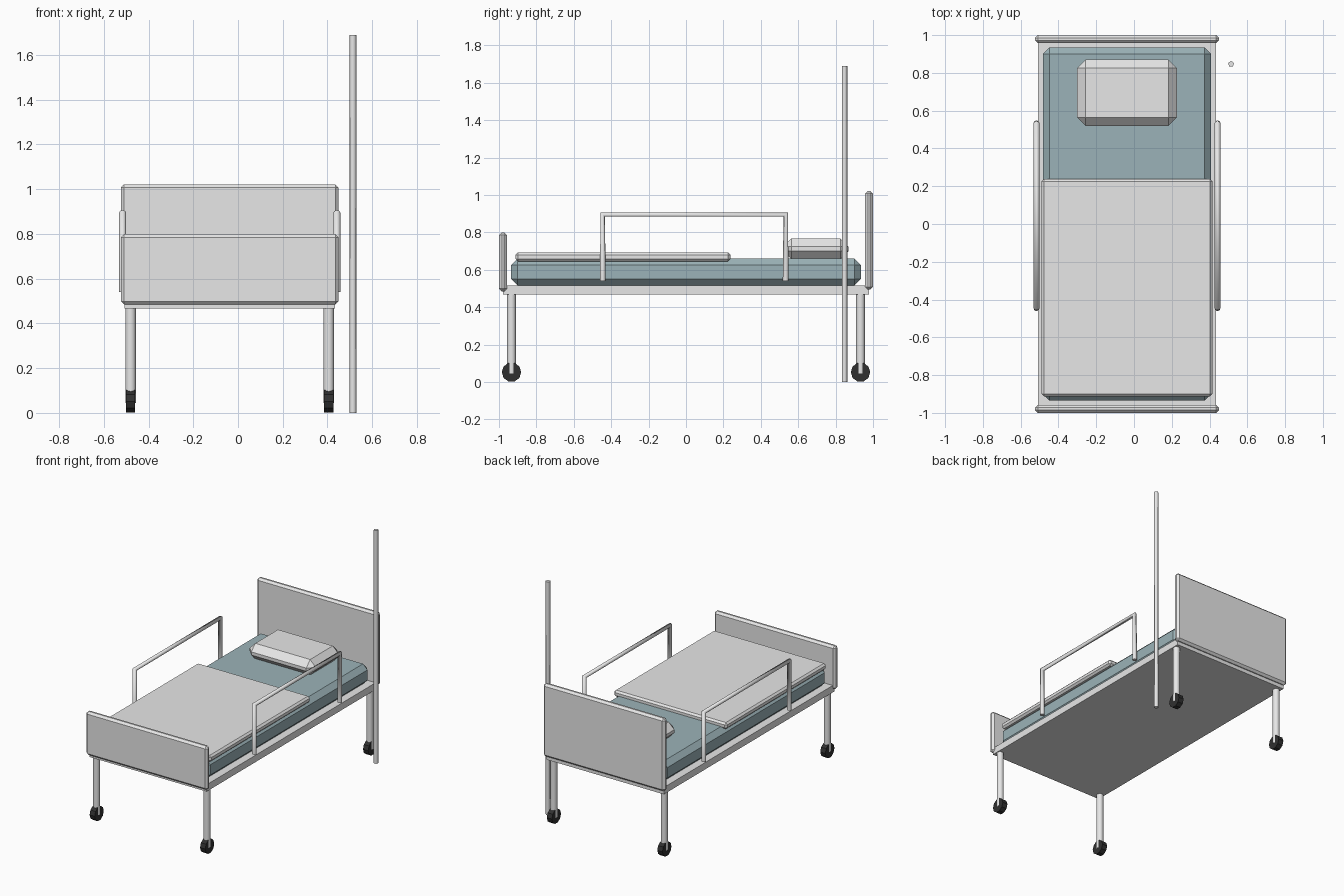
import bpy
import math

if "Cube" in bpy.data.objects:
    bpy.data.objects.remove(bpy.data.objects["Cube"])

CX = -0.037  # bed centre line; the pole stands off to the right


def material(name, color):
    m = bpy.data.materials.new(name)
    m.diffuse_color = (*color, 1)
    m.use_nodes = True
    m.node_tree.nodes["Principled BSDF"].inputs["Base Color"].default_value = m.diffuse_color
    return m


GREY = material("light grey", (0.8, 0.8, 0.8))
BLUE = material("mattress blue", (0.33, 0.45, 0.48))
DARK = material("dark rubber", (0.03, 0.03, 0.03))


def box(name, mat, x, y, z, bevel=0):
    """Box from (min, max) ranges, with an optional chamfer."""
    size = [b - a for a, b in (x, y, z)]
    bpy.ops.mesh.primitive_cube_add(size=1, location=[(a + b) / 2 for a, b in (x, y, z)])
    ob = bpy.context.object
    ob.name = name
    ob.scale = size
    bpy.ops.object.transform_apply(location=False, rotation=False, scale=True)
    ob.data.materials.append(mat)
    if bevel:
        mod = ob.modifiers.new("chamfer", 'BEVEL')
        mod.width = bevel
        mod.segments = 1
    return ob


def cylinder(name, mat, sides, r, depth, loc, rot=(0, 0, 0), smooth=True):
    bpy.ops.mesh.primitive_cylinder_add(vertices=sides, radius=r, depth=depth,
                                        location=loc, rotation=rot)
    ob = bpy.context.object
    ob.name = name
    ob.data.materials.append(mat)
    if smooth:
        bpy.ops.object.shade_smooth_by_angle(angle=math.radians(80))
    return ob


def tube(name, mat, points, r):
    cu = bpy.data.curves.new(name, 'CURVE')
    cu.dimensions = '3D'
    cu.bevel_depth = r
    cu.bevel_resolution = 2
    cu.use_fill_caps = True
    sp = cu.splines.new('POLY')
    sp.points.add(len(points) - 1)
    for p, co in zip(sp.points, points):
        p.co = (*co, 1)
    ob = bpy.data.objects.new(name, cu)
    bpy.context.collection.objects.link(ob)
    cu.materials.append(mat)
    bpy.ops.object.select_all(action='DESELECT')
    ob.select_set(True)
    bpy.context.view_layer.objects.active = ob
    bpy.ops.object.convert(target='MESH')
    bpy.context.object.name = name


def span(half):
    return (CX - half, CX + half)


# Frame and end boards
box("bed_frame", GREY, span(0.47), (-0.978, 0.978), (0.467, 0.517))
box("headboard", GREY, span(0.487), (0.957, 1.0), (0.494, 1.022), 0.015)
box("footboard", GREY, span(0.487), (-1.0, -0.957), (0.484, 0.80), 0.015)

# Bedding
box("mattress", BLUE, span(0.445), (-0.935, 0.935), (0.515, 0.66), 0.035)
box("blanket", GREY, span(0.453), (-0.912, 0.238), (0.645, 0.692), 0.013)
box("pillow", GREY, span(0.265), (0.52, 0.87), (0.655, 0.768), 0.045)

# Legs and wheels
for sx, xn in ((-1, "left"), (1, "right")):
    for sy, yn in ((-1, "front"), (1, "back")):
        x, y = CX + sx * 0.443, sy * 0.933
        cylinder(f"{yn}_{xn}_leg", GREY, 12, 0.0235, 0.43, (x, y, 0.26))
        cylinder(f"{yn}_{xn}_wheel", DARK, 10, 0.052, 0.041, (x, y, 0.052),
                 (0, math.pi / 2, 0), smooth=False)

    # Side rail: one bent tube
    x = CX + sx * 0.479
    tube(f"{xn}_side_rail", GREY, [(x, -0.445, 0.54), (x, -0.445, 0.895),
                                   (x, 0.533, 0.895), (x, 0.533, 0.54)], 0.016)

# Drip pole beside the head end
cylinder("drip_pole", GREY, 5, 0.0165, 1.69, (0.514, 0.847, 0.845))
